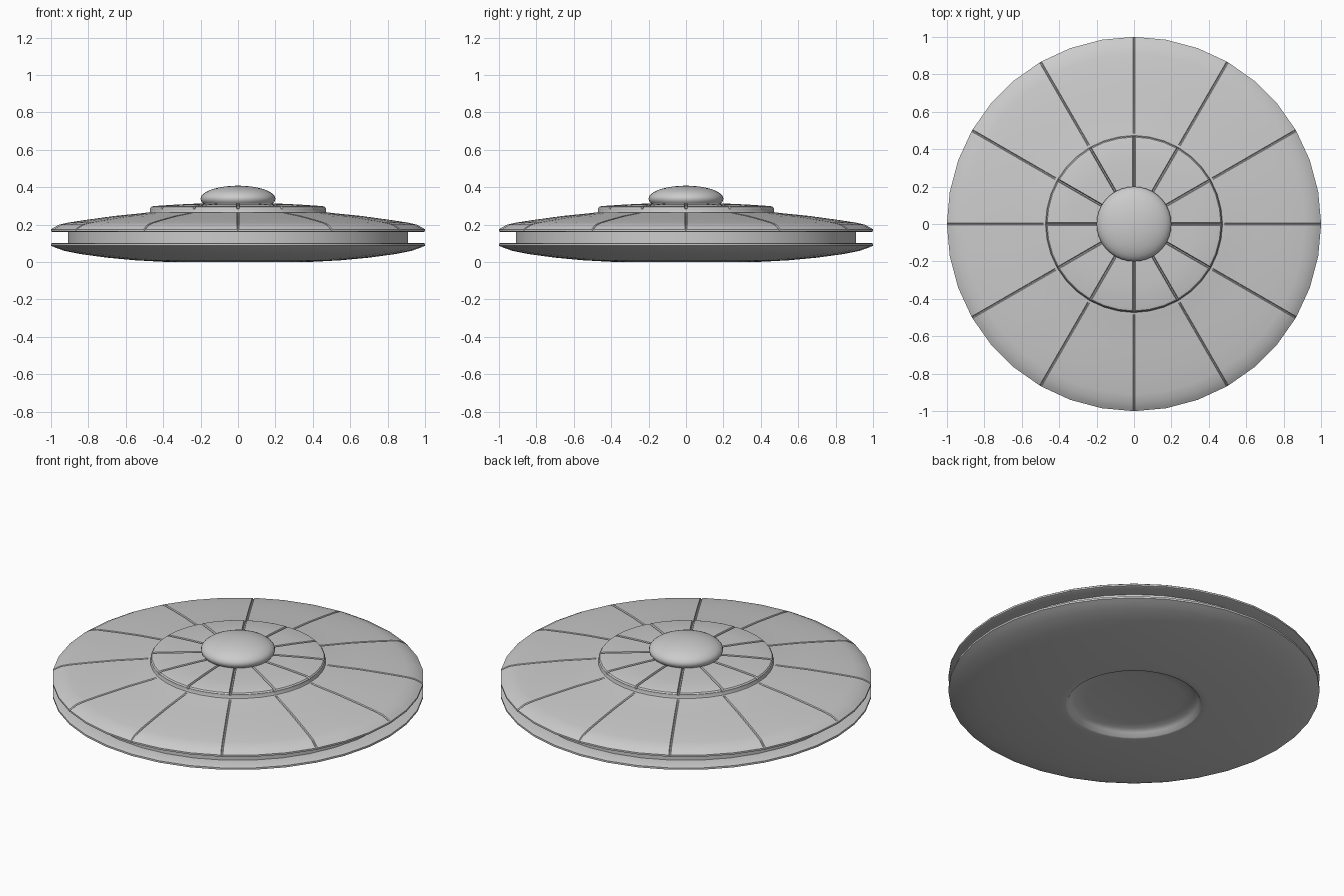
import bpy, bmesh, math

if "Cube" in bpy.data.objects:
    bpy.data.objects.remove(bpy.data.objects["Cube"])

SEG = 36
PANELS = 12


def lathe(name, profile, groove_width=0.0, cap_end=False, angle=35):
    """Revolve (radius, z, groove depth) points, listed from top centre outward,
    down and back in. Radial seams are sunk at every panel boundary."""
    bm = bmesh.new()
    rings = []
    for r, z, depth in profile:
        ring = []
        for k in range(SEG):
            a = 2 * math.pi * k / SEG
            if groove_width and k % (SEG // PANELS) == 0:
                d = groove_width / 2 / r
                steps = [(a - d, 0), (a - d * 0.4, depth), (a + d * 0.4, depth), (a + d, 0)]
            else:
                steps = [(a, 0)]
            for t, drop in steps:
                ring.append(bm.verts.new((r * math.cos(t), r * math.sin(t), z - drop)))
        rings.append(ring)
    for lo, hi in zip(rings, rings[1:]):
        n = len(lo)
        for j in range(n):
            k = (j + 1) % n
            bm.faces.new((lo[j], hi[j], hi[k], lo[k]))
    if cap_end:
        bm.faces.new(list(reversed(rings[-1])))
    mesh = bpy.data.meshes.new(name)
    bm.to_mesh(mesh)
    bm.free()
    obj = bpy.data.objects.new(name, mesh)
    bpy.context.collection.objects.link(obj)
    smooth(obj, angle)
    return obj


def smooth(obj, angle):
    bpy.ops.object.select_all(action='DESELECT')
    obj.select_set(True)
    bpy.context.view_layer.objects.active = obj
    bpy.ops.object.shade_smooth_by_angle(angle=math.radians(angle))


# Upper hull with twelve panel seams
g = 0.006
lathe("upper_hull", [
    (0.44, 0.268, 0), (0.485, 0.265, 0), (0.50, 0.262, g), (0.66, 0.246, g),
    (0.82, 0.224, g), (0.91, 0.210, g), (0.955, 0.200, g), (0.985, 0.184, g),
    (1.0, 0.174, g), (1.0, 0.164, 0), (0.99, 0.160, 0), (0.88, 0.160, 0),
], groove_width=0.012)

# Raised centre plate with deeper seams
lathe("centre_plate", [
    (0.16, 0.313, 0.015), (0.20, 0.313, 0.015), (0.33, 0.307, 0.015),
    (0.450, 0.299, 0.015), (0.464, 0.295, 0.013), (0.470, 0.287, 0.005),
    (0.470, 0.272, 0), (0.478, 0.255, 0),
], groove_width=0.014)

# Recessed band between the two hulls
lathe("waist_band", [(0.91, 0.170, 0), (0.91, 0.090, 0)])

# Lower hull with a shallow recess underneath
lathe("lower_hull", [
    (0.88, 0.102, 0), (0.99, 0.102, 0), (1.0, 0.098, 0), (1.0, 0.087, 0),
    (0.975, 0.076, 0), (0.93, 0.060, 0), (0.84, 0.042, 0), (0.70, 0.023, 0),
    (0.55, 0.009, 0), (0.40, 0.001, 0), (0.37, 0.0, 0), (0.36, 0.003, 0),
    (0.345, 0.025, 0), (0.32, 0.038, 0), (0.26, 0.045, 0),
], cap_end=True, angle=45)

# Cockpit dome
bpy.ops.mesh.primitive_uv_sphere_add(segments=SEG, ring_count=18, radius=1, location=(0, 0, 0.338))
dome = bpy.context.object
dome.name = "cockpit_dome"
dome.scale = (0.2, 0.2, 0.07)
bpy.ops.object.transform_apply(location=False, rotation=False, scale=True)
smooth(dome, 60)
